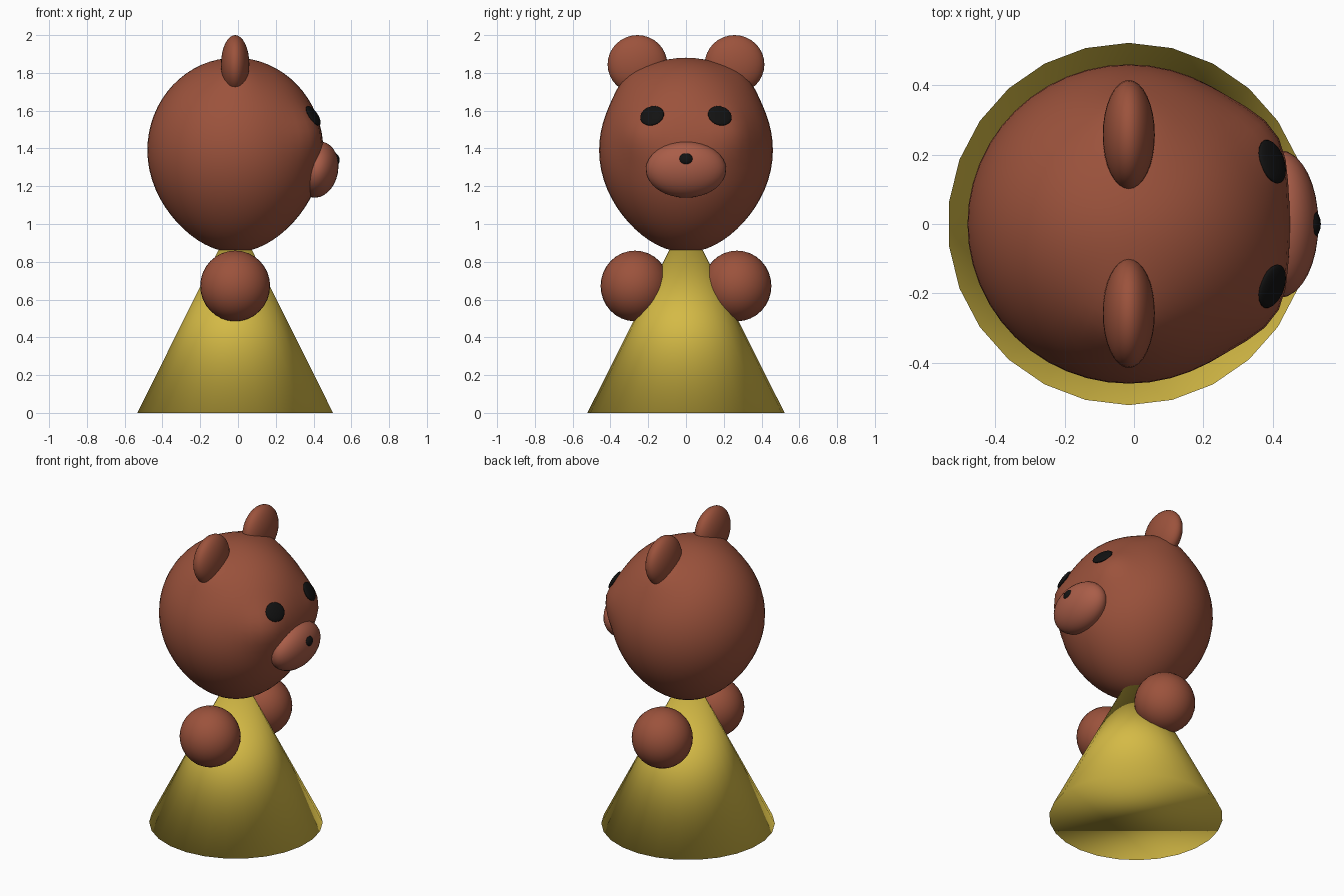
import bpy, bmesh
from math import radians, exp
from mathutils import Vector, Matrix

if "Cube" in bpy.data.objects:
    bpy.data.objects.remove(bpy.data.objects["Cube"])

CX = -0.015  # shared vertical axis of body and head


def material(name, rgb):
    m = bpy.data.materials.new(name)
    m.diffuse_color = (*rgb, 1)
    m.use_nodes = True
    m.node_tree.nodes["Principled BSDF"].inputs["Base Color"].default_value = m.diffuse_color
    return m


BROWN = material("brown", (0.33, 0.085, 0.045))
MUZZLE = material("light_brown", (0.40, 0.11, 0.065))
YELLOW = material("yellow", (0.66, 0.49, 0.06))
BLACK = material("black", (0.006, 0.006, 0.006))


def finish(bm, name, mat):
    bmesh.ops.recalc_face_normals(bm, faces=bm.faces)
    for f in bm.faces:
        f.smooth = True
    me = bpy.data.meshes.new(name)
    bm.to_mesh(me)
    bm.free()
    me.materials.append(mat)
    ob = bpy.data.objects.new(name, me)
    bpy.context.collection.objects.link(ob)
    return ob


def ball(name, loc, radii, mat, yaw=0, pitch=0, seg=32):
    bm = bmesh.new()
    bmesh.ops.create_uvsphere(bm, u_segments=seg, v_segments=seg // 2, radius=1)
    ob = finish(bm, name, mat)
    ob.matrix_world = (Matrix.Translation(loc)
                       @ Matrix.Rotation(radians(yaw), 4, 'Z')
                       @ Matrix.Rotation(radians(pitch), 4, 'Y')
                       @ Matrix.Diagonal((*radii, 1)))
    return ob


# Conical body, its tip hidden inside the head
bm = bmesh.new()
bmesh.ops.create_cone(bm, cap_ends=True, segments=26, radius1=0.522, radius2=0.0,
                      depth=1.04, matrix=Matrix.Translation((CX, 0, 0.52)))
finish(bm, "body", YELLOW)

# Head: egg shape with a tapered chin, raised around the eyes and ears
HEAD = Vector((CX, 0, 1.39))
BUMPS = [(Vector((0.41, s * 0.25, 0.09)), 0.042, 0.13) for s in (-1, 1)]
BUMPS += [(Vector((0.0, s * 0.29, 0.39)), 0.028, 0.13) for s in (-1, 1)]


def head_point(n):
    taper = 1 - 0.13 * n.z ** 2 if n.z < 0 else 1
    p = Vector((0.465 * taper * n.x, 0.46 * taper * n.y,
                n.z * (0.49 if n.z > 0 else 0.54)))
    push = sum(a * exp(-((p - c).length / w) ** 2) for c, a, w in BUMPS)
    return HEAD + p + n * push


bm = bmesh.new()
bmesh.ops.create_uvsphere(bm, u_segments=48, v_segments=32, radius=1)
for v in bm.verts:
    v.co = head_point(v.co.normalized())
finish(bm, "head", BROWN)

# Snout leaning forward at the top, with a small nose
ball("snout", (0.42, 0, 1.288), (0.11, 0.213, 0.15), MUZZLE, pitch=11)
ball("nose", (0.512, 0, 1.343), (0.026, 0.042, 0.034), BLACK, pitch=-15, seg=16)

# Paired parts
for side, s in (("right", -1), ("left", 1)):
    ball(side + "_ear", (CX, s * 0.257, 1.845), (0.075, 0.158, 0.155), BROWN)
    ball(side + "_paw", (CX, s * 0.27, 0.672), (0.185, 0.182, 0.187), BROWN)
    eye = head_point(Vector((0.82, s * 0.36, 0.345)).normalized())
    ball(side + "_eye", eye, (0.016, 0.066, 0.06), BLACK, yaw=s * 20, pitch=-32, seg=20)
